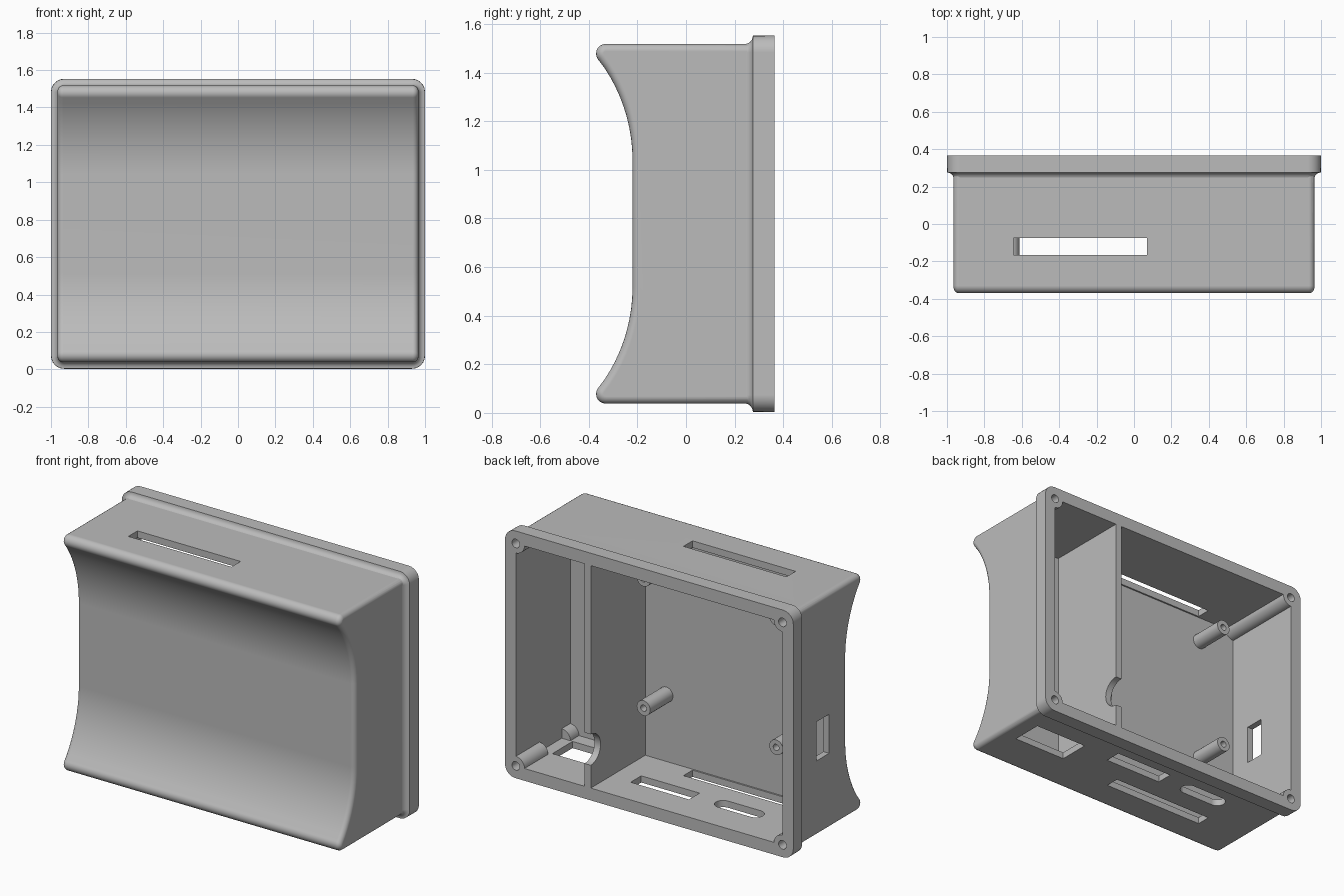
import bpy, bmesh
from math import sin, cos, pi, radians
from mathutils import Matrix

if "Cube" in bpy.data.objects:
    bpy.data.objects.remove(bpy.data.objects["Cube"], do_unlink=True)

HX, HZ, MID = 0.965, 0.74, 0.778      # body half width, half height, centre height
IX, Z0, Z1 = 0.925, 0.08, 1.475       # cavity half width, floor and ceiling
FLOOR, BACK = -0.175, 0.365           # inside of front wall, rear rim

plastic = bpy.data.materials.new("light_grey_plastic")
plastic.use_nodes = True
grey = (0.5, 0.5, 0.5, 1)
plastic.diffuse_color = grey
plastic.node_tree.nodes["Principled BSDF"].inputs["Base Color"].default_value = grey


def finish(bm, name):
    bmesh.ops.recalc_face_normals(bm, faces=bm.faces)
    mesh = bpy.data.meshes.new(name)
    bm.to_mesh(mesh)
    bm.free()
    mesh.materials.append(plastic)
    ob = bpy.data.objects.new(name, mesh)
    bpy.context.collection.objects.link(ob)
    return ob


def box(name, x, y, z):
    bm = bmesh.new()
    size = [b - a for a, b in (x, y, z)]
    mid = [(a + b) / 2 for a, b in (x, y, z)]
    bmesh.ops.create_cube(bm, size=1, matrix=Matrix.Translation(mid) @ Matrix.Diagonal((*size, 1)))
    return finish(bm, name)


def rod(name, centre, r, axis, span):
    """Cylinder along an axis; centre holds the two other coordinates in order."""
    bm = bmesh.new()
    mid = list(centre)
    mid.insert("XYZ".index(axis), sum(span) / 2)
    turn = {"X": Matrix.Rotation(pi / 2, 4, "Y"), "Y": Matrix.Rotation(pi / 2, 4, "X"),
            "Z": Matrix.Identity(4)}[axis]
    bmesh.ops.create_cone(bm, cap_ends=True, segments=28, radius1=r, radius2=r,
                          depth=span[1] - span[0], matrix=Matrix.Translation(mid) @ turn)
    return finish(bm, name)


def apply(ob, kind, **settings):
    mod = ob.modifiers.new(kind, kind)
    for key, value in settings.items():
        setattr(mod, key, value)
    bpy.context.view_layer.objects.active = ob
    bpy.ops.object.modifier_apply(modifier=mod.name)


def combine(ob, tool, operation="DIFFERENCE"):
    tool.hide_render = True
    apply(ob, "BOOLEAN", object=tool, operation=operation, solver="EXACT")
    bpy.data.objects.remove(tool, do_unlink=True)


# Body: side profile with rounded lips and a hollow front, extruded across x
def body():
    half = [(0.34, HZ)]
    lip, start = 0.04, 0.262
    bend = radians(37.7)
    for i in range(8):
        a = pi / 2 + (pi / 2 + bend) * i / 7
        half.append((-0.33 + lip * cos(a), HZ - lip + lip * sin(a)))
    for i in range(9, -1, -1):
        a = bend * i / 10
        half.append((-0.22 - 0.68 * (1 - cos(a)), start + 0.68 * sin(a)))
    profile = half + [(y, -z) for y, z in reversed(half)]
    bm = bmesh.new()
    face = bm.faces.new([bm.verts.new((-HX, y, z + MID)) for y, z in profile])
    grown = bmesh.ops.extrude_face_region(bm, geom=[face])["geom"]
    bmesh.ops.translate(bm, vec=(2 * HX, 0, 0),
                        verts=[v for v in grown if isinstance(v, bmesh.types.BMVert)])
    ob = finish(bm, "enclosure_shell")
    apply(ob, "BEVEL", width=0.03, segments=4, limit_method="ANGLE",
          angle_limit=radians(40), use_clamp_overlap=False)
    return ob


# Flange: rounded rectangles lofted through a cove out to the rear rim
def flange():
    fillet = 0.035
    rings = [(0.24 + fillet * sin(i * pi / 12), fillet * (1 - cos(i * pi / 12)) - 0.001)
             for i in range(7)]
    rings.append((BACK, fillet))
    bm = bmesh.new()
    loops = []
    for y, grow in rings:
        r, loop = fillet + grow, []
        for k, (sx, sz) in enumerate(((1, 1), (-1, 1), (-1, -1), (1, -1))):
            for i in range(7):
                a = (k + i / 6) * pi / 2
                loop.append(bm.verts.new((sx * (HX - fillet) + r * cos(a), y,
                                          MID + sz * (HZ - fillet) + r * sin(a))))
        loops.append(loop)
    for a, b in zip(loops, loops[1:]):
        for i in range(len(a)):
            j = (i + 1) % len(a)
            bm.faces.new((a[i], a[j], b[j], b[i]))
    bm.faces.new(loops[0])
    bm.faces.new(loops[-1])
    return finish(bm, "flange")


shell = body()
combine(shell, flange(), "UNION")

# Cavity, leaving the divider, corner bosses and standoffs standing
cavity = box("cavity", (-IX, IX), (FLOOR, 0.45), (Z0, Z1))
divider = box("divider", (0.405, 0.447), (-0.3, 0.6), (-0.1, 1.7))
combine(divider, rod("cable_notch", (BACK, 0.32), 0.097, "X", (0.3, 0.55)))
combine(cavity, divider)

corners = [(x, z) for x in (-IX, IX) for z in (Z0, Z1)]
for x, z in corners:
    interrupted = x > 0 and z == Z0     # gap beside the socket opening
    for span in ([(-0.3, -0.09), (0.13, 0.6)] if interrupted else [(-0.3, 0.6)]):
        combine(cavity, rod("corner_boss", (x, z), 0.06, "Y", span))
standoffs = [(x, z) for x in (-0.66, 0.26) for z in (0.5, 1.31)]
for at in standoffs:
    combine(cavity, rod("standoff", at, 0.047, "Y", (-0.3, 0.05)))
combine(shell, cavity)

# Screw holes
for at in corners:
    combine(shell, rod("corner_hole", at, 0.027, "Y", (0.14, 0.5)))
for at in standoffs:
    combine(shell, rod("standoff_hole", at, 0.02, "Y", (-0.12, 0.2)))

# Openings through the walls
below, above = (-0.1, 0.12), (1.42, 1.7)
for z in (below, above):
    combine(shell, box("vent_slot", (-0.645, 0.07), (-0.165, -0.075), z))
combine(shell, box("port_slot", (-0.14, 0.265), (0.065, 0.17), below))
combine(shell, box("socket_opening", (0.48, 0.85), (-0.09, 0.11), below))
combine(shell, box("side_opening", (-1.1, -0.9), (-0.04, 0.085), (0.51, 0.755)))
oval = box("oval_slot", (-0.56, -0.335), (0.06, 0.16), below)
for x in (-0.56, -0.335):
    combine(oval, rod("oval_end", (x, 0.11), 0.05, "Z", below), "UNION")
combine(shell, oval)

# Smooth fillets, crisp edges
for o in bpy.context.selected_objects:
    o.select_set(False)
shell.select_set(True)
bpy.context.view_layer.objects.active = shell
bpy.ops.object.shade_smooth_by_angle(angle=radians(32))
apply(shell, "WEIGHTED_NORMAL", keep_sharp=True)
